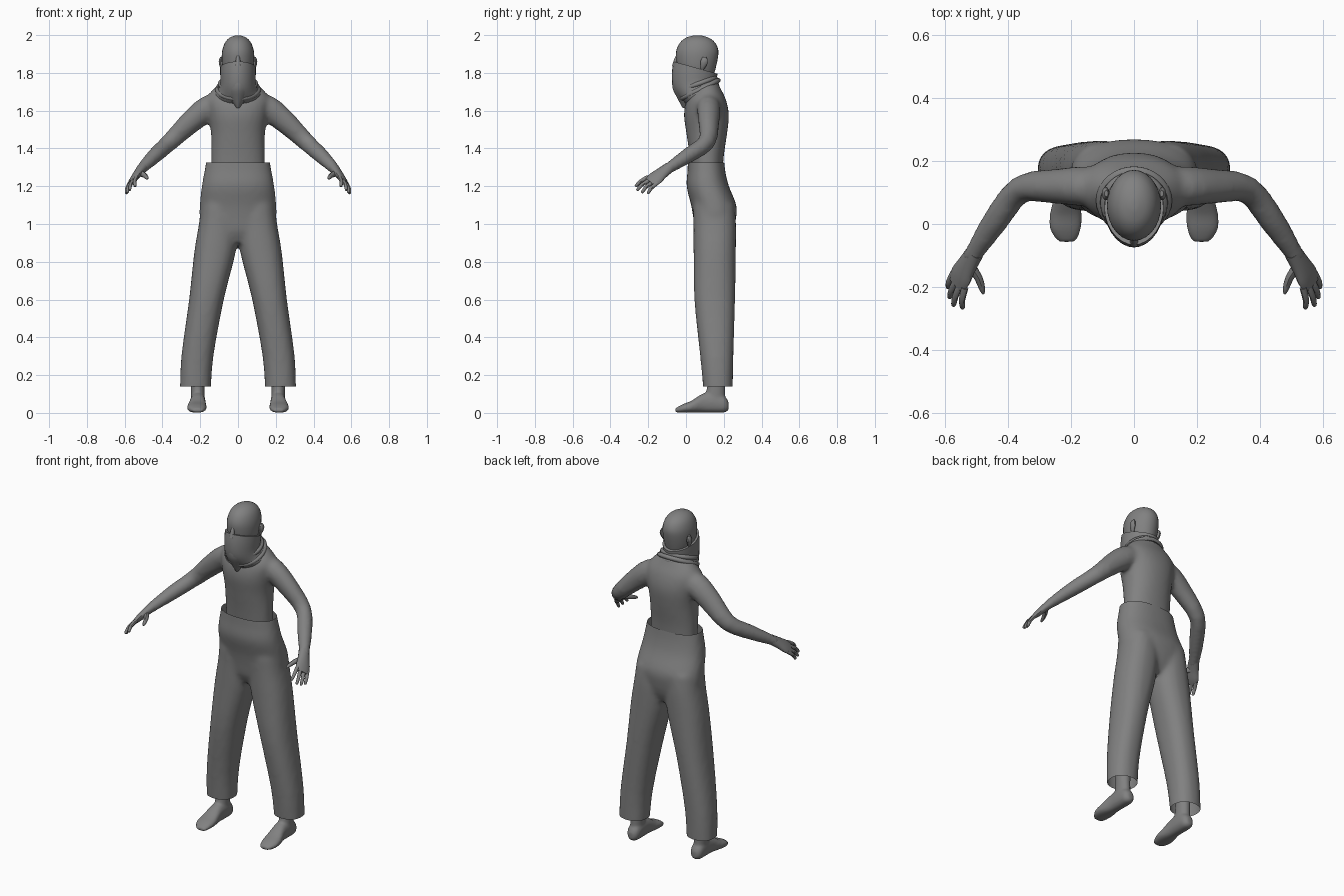
import bpy, bmesh, math
from mathutils import Vector

grey = bpy.data.materials.new("plain_grey")
grey.diffuse_color = (0.22, 0.22, 0.22, 1)


def smooth_rows(rows, steps):
    """Catmull-Rom interpolation of whole rows."""
    out = []
    for i in range(len(rows) - 1):
        p0, p1, p2, p3 = rows[max(i - 1, 0)], rows[i], rows[i + 1], rows[min(i + 2, len(rows) - 1)]
        for s in range(steps):
            t = s / steps
            out.append([0.5 * (2 * b + (c - a) * t + (2 * a - 5 * b + 4 * c - d) * t * t
                               + (3 * b - a - 3 * c + d) * t ** 3)
                        for a, b, c, d in zip(p0, p1, p2, p3)])
    return out + [list(rows[-1])]


def loft(bm, rows, ref=(1, 0, 0), axis=None, side=1, n=20, power=2.0, steps=3):
    """Rows are x, y, z, radius along ref, other radius, optional slope."""
    rows = smooth_rows(rows, steps)
    pts = [Vector(r[:3]) for r in rows]
    rings = []
    for i, r in enumerate(rows):
        if len(r) > 5:
            t = Vector((0, -r[5], 1)).normalized()
        elif axis:
            t = Vector(axis)
        else:
            t = (pts[min(i + 1, len(pts) - 1)] - pts[max(i - 1, 0)]).normalized()
        u = Vector(ref)
        u = (u - t * u.dot(t)).normalized()
        v = t.cross(u)
        ring = []
        for k in range(n):
            a = 2 * math.pi * k / n
            c, s = math.cos(a), math.sin(a)
            c = math.copysign(abs(c) ** (2 / power), c)
            s = math.copysign(abs(s) ** (2 / power), s)
            p = pts[i] + u * r[3] * c + v * r[4] * s
            ring.append(bm.verts.new((p.x * side, p.y, p.z)))
        rings.append(ring)
    for a, b in zip(rings, rings[1:]):
        for k in range(n):
            bm.faces.new((a[k], a[(k + 1) % n], b[(k + 1) % n], b[k]))
    bm.faces.new(rings[0])
    bm.faces.new(rings[-1])


def finish(name, bm, voxel=0, cuts=()):
    """Make the object; optionally fuse its lofts and cut it open at heights."""
    bmesh.ops.recalc_face_normals(bm, faces=bm.faces)
    me = bpy.data.meshes.new(name)
    bm.to_mesh(me)
    bm.free()
    ob = bpy.data.objects.new(name, me)
    bpy.context.collection.objects.link(ob)
    if voxel:
        m = ob.modifiers.new("fuse", 'REMESH')
        m.mode, m.voxel_size = 'VOXEL', voxel
        m = ob.modifiers.new("soften", 'SMOOTH')
        m.factor, m.iterations = 0.5, 8
        dg = bpy.context.evaluated_depsgraph_get()
        fused = bpy.data.meshes.new_from_object(ob.evaluated_get(dg))
        ob.modifiers.clear()
        ob.data = fused
        bm = bmesh.new()
        bm.from_mesh(fused)
        for z, up in cuts:
            bmesh.ops.bisect_plane(bm, geom=bm.verts[:] + bm.edges[:] + bm.faces[:],
                                   plane_co=(0, 0, z), plane_no=(0, 0, up), clear_outer=True)
        bm.to_mesh(fused)
        bm.free()
    ob.data.materials.clear()
    ob.data.materials.append(grey)
    return ob


UP = (0, 0, 1)

# Trousers: hips and two wide legs, open at waist and hems
bm = bmesh.new()
loft(bm, [(0, .15, .90, .06, .07), (0, .15, .96, .15, .10), (0, .152, 1.03, .200, .113),
          (0, .147, 1.10, .203, .120), (0, .115, 1.20, .192, .112), (0, .108, 1.28, .178, .100),
          (0, .105, 1.36, .163, .095)], axis=UP, n=32, power=2.3)
for s in (1, -1):
    loft(bm, [(.226, .170, .11, .082, .077), (.215, .163, .30, .085, .088), (.167, .152, .60, .092, .108),
              (.122, .152, .85, .110, .112), (.102, .152, 1.0, .105, .113), (.095, .147, 1.1, .100, .110)],
         axis=UP, side=s, n=28, power=2.3)
finish("trousers", bm, .013, ((.14, -1), (1.325, 1)))

# Torso with both arms fused to it
bm = bmesh.new()
loft(bm, [(0, .113, 1.24, .142, .080), (0, .110, 1.36, .142, .090), (0, .110, 1.48, .143, .108),
          (0, .108, 1.58, .158, .119), (0, .108, 1.66, .168, .103), (0, .112, 1.72, .125, .070),
          (0, .105, 1.77, .065, .055)], axis=UP, n=32, power=2.2)
for s in (1, -1):
    loft(bm, [(.07, .12, 1.64, .06, .065), (.16, .12, 1.61, .062, .070), (.25, .12, 1.54, .054, .062),
              (.36, .11, 1.435, .044, .048), (.44, .01, 1.362, .042, .041), (.50, -.08, 1.303, .032, .031),
              (.522, -.115, 1.28, .030, .027)], ref=(.5, .8, .1), side=s)
finish("torso_and_arms", bm, .012)

# Hands: flat palm, four fingers and a thumb
across = Vector((-.508, -.734, .452))
tips = [(.545, -.268, 1.198), (.574, -.260, 1.178), (.586, -.235, 1.165), (.591, -.203, 1.160)]
for s, label in ((1, "left"), (-1, "right")):
    bm = bmesh.new()
    loft(bm, [(.505, -.09, 1.298, .030, .027), (.53, -.13, 1.268, .036, .022),
              (.55, -.165, 1.24, .044, .018), (.564, -.193, 1.221, .038, .011)],
         ref=across, side=s, n=14)
    for i, tip in enumerate(tips):
        base = Vector((.555, -.178, 1.232)) + across * (.034 - .0225 * i)
        mid = base.lerp(Vector(tip), .55) + Vector((.005, -.003, .005))
        loft(bm, [(*base, .012, .011), (*mid, .010, .010), (*Vector(tip).lerp(mid, .12), .008, .008),
                  (*tip, .003, .003)], ref=across, side=s, n=8, steps=2)
    loft(bm, [(.525, -.125, 1.272, .018, .016), (.495, -.170, 1.258, .014, .013),
              (.483, -.205, 1.245, .010, .010), (.479, -.222, 1.238, .004, .004)],
         ref=UP, side=s, n=8, steps=2)
    finish(label + "_hand", bm)

    # Bare foot and ankle
    bm = bmesh.new()
    loft(bm, [(.212, .226, .036, .016, .020), (.212, .205, .045, .036, .043), (.212, .15, .055, .040, .055),
              (.213, .09, .052, .041, .051), (.217, .03, .033, .051, .032), (.218, -.015, .024, .050, .023),
              (.215, -.045, .016, .036, .015), (.214, -.057, .013, .024, .009)],
         axis=(0, 1, 0), side=s, power=2.3)
    loft(bm, [(.213, .150, .04, .036, .055), (.213, .156, .10, .036, .052), (.214, .160, .16, .037, .047),
              (.212, .160, .30, .045, .050)], axis=UP, side=s)
    finish(label + "_foot", bm, .007)

# Head and neck, with ears and nose bridge
bm = bmesh.new()
loft(bm, [(0, .09, 1.69, .055, .06), (0, .075, 1.77, .062, .070), (0, .058, 1.82, .080, .098),
          (0, .058, 1.875, .086, .110), (0, .060, 1.92, .083, .111), (0, .061, 1.96, .069, .093),
          (0, .060, 1.985, .046, .062), (0, .060, 1.997, .018, .025), (0, .060, 1.999, .004, .005)],
     axis=UP, n=28)
loft(bm, [(0, -.035, 1.905, .008, .012), (0, -.050, 1.875, .011, .012), (0, -.060, 1.84, .016, .014)],
     axis=UP, n=10)
for s in (1, -1):
    loft(bm, [(.080, .085, 1.815, .006, .008), (.087, .092, 1.835, .010, .015),
              (.090, .097, 1.862, .012, .021), (.088, .097, 1.885, .006, .010)], axis=UP, side=s, n=10)
finish("head", bm)

# Face cloth wrapped down into a neck scarf, higher at the nape
bm = bmesh.new()
loft(bm, [(0, .050, 1.828, .094, .121, -.28), (0, .045, 1.79, .094, .120, -.10),
          (0, .045, 1.745, .094, .116, .15), (0, .060, 1.715, .106, .112, .32),
          (0, .076, 1.697, .124, .108, .42), (0, .085, 1.675, .126, .095, .45)], n=28, power=1.9)
# Hanging front point of the cloth
loft(bm, [(0, -.030, 1.78, .055, .043), (0, -.025, 1.72, .062, .046), (0, -.012, 1.67, .045, .036),
          (0, -.006, 1.615, .008, .012)], axis=UP, n=16, power=1.5)
finish("face_scarf", bm)

# Rolled folds round the neck
for i, (y, z, major, slope) in enumerate(((.074, 1.712, .108, .46), (.066, 1.742, .094, .34))):
    bpy.ops.mesh.primitive_torus_add(major_segments=32, minor_segments=8, major_radius=major,
                                     minor_radius=.013, location=(0, y, z), rotation=(slope, 0, 0))
    fold = bpy.context.object
    fold.name = "scarf_fold_%d" % (i + 1)
    fold.data.materials.append(grey)

# Smooth shading with firm edges
for ob in bpy.context.scene.objects:
    ob.select_set(True)
bpy.context.view_layer.objects.active = bpy.context.scene.objects[0]
bpy.ops.object.shade_smooth_by_angle(angle=math.radians(45))
